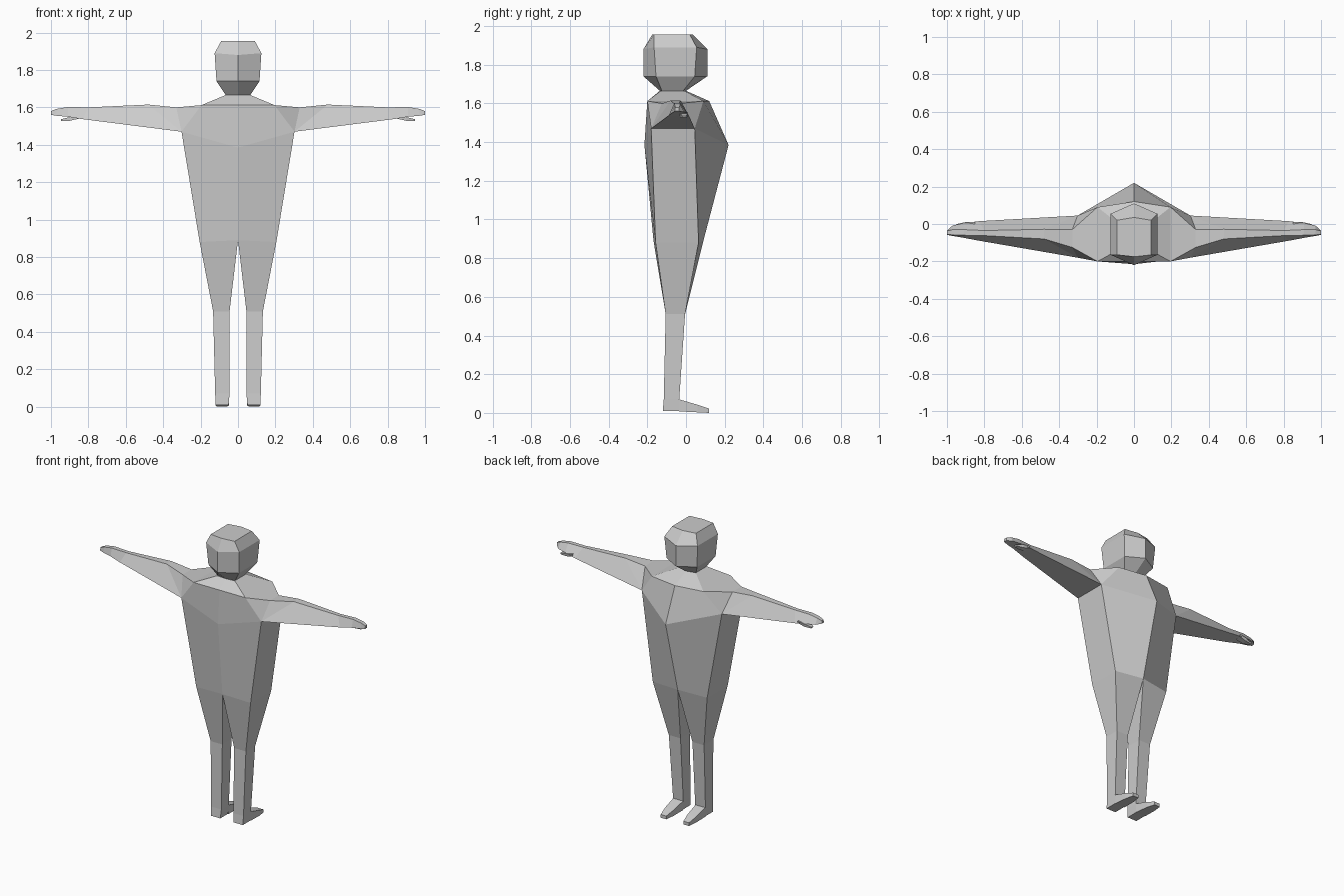
import bpy, bmesh

if "Cube" in bpy.data.objects:
    bpy.data.objects.remove(bpy.data.objects["Cube"])

grey = bpy.data.materials.new("plain grey")
grey.use_nodes = True
colour = (0.6, 0.6, 0.6, 1)
grey.diffuse_color = colour
grey.node_tree.nodes["Principled BSDF"].inputs["Base Color"].default_value = colour


def loft(name, rings, caps=(True, True), skip=(), mirror=False):
    """Flat-shaded skin over matching rings of points; skip holds (ring, side) gaps."""
    bm = bmesh.new()
    loops = [[bm.verts.new(p) for p in ring] for ring in rings]
    n = len(loops[0])
    for r in range(len(loops) - 1):
        for i in range(n):
            if (r, i) not in skip:
                j = (i + 1) % n
                bm.faces.new((loops[r][i], loops[r][j], loops[r + 1][j], loops[r + 1][i]))
    if caps[0]:
        bm.faces.new(loops[0])
    if caps[1]:
        bm.faces.new(loops[-1])
    bmesh.ops.remove_doubles(bm, verts=bm.verts, dist=0.0005)
    bmesh.ops.recalc_face_normals(bm, faces=bm.faces)
    mesh = bpy.data.meshes.new(name)
    bm.to_mesh(mesh)
    bm.free()
    mesh.materials.append(grey)
    ob = bpy.data.objects.new(name, mesh)
    bpy.context.collection.objects.link(ob)
    if mirror:
        ob.modifiers.new("Mirror", 'MIRROR')
    return ob


def hexagon(x, back, side_back, side_front, front, z_side, z_mid):
    """Ring with a centre ridge at the front and at the back."""
    return [(0, back, z_mid), (x, side_back, z_side), (x, side_front, z_side),
            (0, front, z_mid), (-x, side_front, z_side), (-x, side_back, z_side)]


def box_z(x0, x1, y0, y1, z):
    return [(x0, y0, z), (x1, y0, z), (x1, y1, z), (x0, y1, z)]


def box_y(x0, x1, z0, z1, y):
    return [(x0, y, z0), (x1, y, z0), (x1, y, z1), (x0, y, z1)]


def arm_ring(top, bottom):
    """Each edge is x, back y, front y, z."""
    (tx, tb, tf, tz), (bx, bb, bf, bz) = top, bottom
    return [(tx, tb, tz), (tx, tf, tz), (bx, bf, bz), (bx, bb, bz)]


# Head
loft("head", [
    hexagon(0.065, -0.135, -0.125, -0.015, 0.0, 1.665, 1.665),
    hexagon(0.115, -0.22, -0.155, 0.045, 0.11, 1.74, 1.74),
    hexagon(0.125, -0.22, -0.165, 0.055, 0.11, 1.89, 1.88),
    hexagon(0.09, -0.175, -0.165, 0.02, 0.035, 1.955, 1.955),
])

# Torso, left open where the arms and legs join
loft("torso", [
    hexagon(0.068, -0.135, -0.13, -0.01, 0.0, 1.665, 1.665),
    hexagon(0.195, -0.2, -0.2, 0.09, 0.12, 1.612, 1.612),
    hexagon(0.302, -0.215, -0.18, 0.045, 0.22, 1.47, 1.385),
    hexagon(0.205, -0.168, -0.157, 0.065, 0.09, 0.88, 0.89),
], caps=(True, False), skip={(1, 1), (1, 4)})

# Legs
loft("legs", [
    [(0, -0.168, 0.89), (0.205, -0.157, 0.88), (0.205, 0.065, 0.88), (0, 0.09, 0.89)],
    box_z(0.045, 0.133, -0.105, -0.005, 0.51),
    box_z(0.045, 0.122, -0.115, -0.035, 0.07),
    box_z(0.05, 0.12, -0.12, -0.035, 0.01),
], caps=(False, True), mirror=True)

# Feet
loft("feet", [
    box_y(0.047, 0.121, 0.008, 0.07, -0.036),
    box_y(0.053, 0.117, 0.003, 0.042, 0.06),
    box_y(0.065, 0.107, 0.0, 0.022, 0.12),
], caps=(False, True), mirror=True)

# Arms: narrow ridge on top, broad underside from the armpit
armpit = (0.302, -0.18, 0.045, 1.47)
wrist = (0.83, -0.089, 0.015, 1.537)
loft("arms", [
    arm_ring((0.195, -0.2, 0.09, 1.612), armpit),
    arm_ring((0.33, -0.125, -0.03, 1.6), armpit),
    arm_ring((0.48, -0.08, -0.028, 1.615), armpit),
    arm_ring((0.8, -0.062, -0.035, 1.6), wrist),
], caps=(False, False), mirror=True)

# Hands
loft("hands", [
    arm_ring((0.8, -0.062, -0.035, 1.6), wrist),
    arm_ring((0.91, -0.06, -0.03, 1.602), (0.91, -0.074, 0.005, 1.55)),
    arm_ring((0.97, -0.058, -0.03, 1.592), (0.97, -0.064, -0.008, 1.555)),
    arm_ring((1.0, -0.056, -0.036, 1.58), (1.0, -0.058, -0.036, 1.56)),
], caps=(False, True), mirror=True)

# Thumbs
loft("thumbs", [
    arm_ring((0.85, -0.035, 0.012, 1.556), (0.85, -0.035, 0.008, 1.54)),
    arm_ring((0.9, -0.03, 0.01, 1.548), (0.9, -0.03, 0.006, 1.528)),
    arm_ring((0.948, -0.02, 0.0, 1.536), (0.945, -0.02, 0.0, 1.527)),
], mirror=True)
